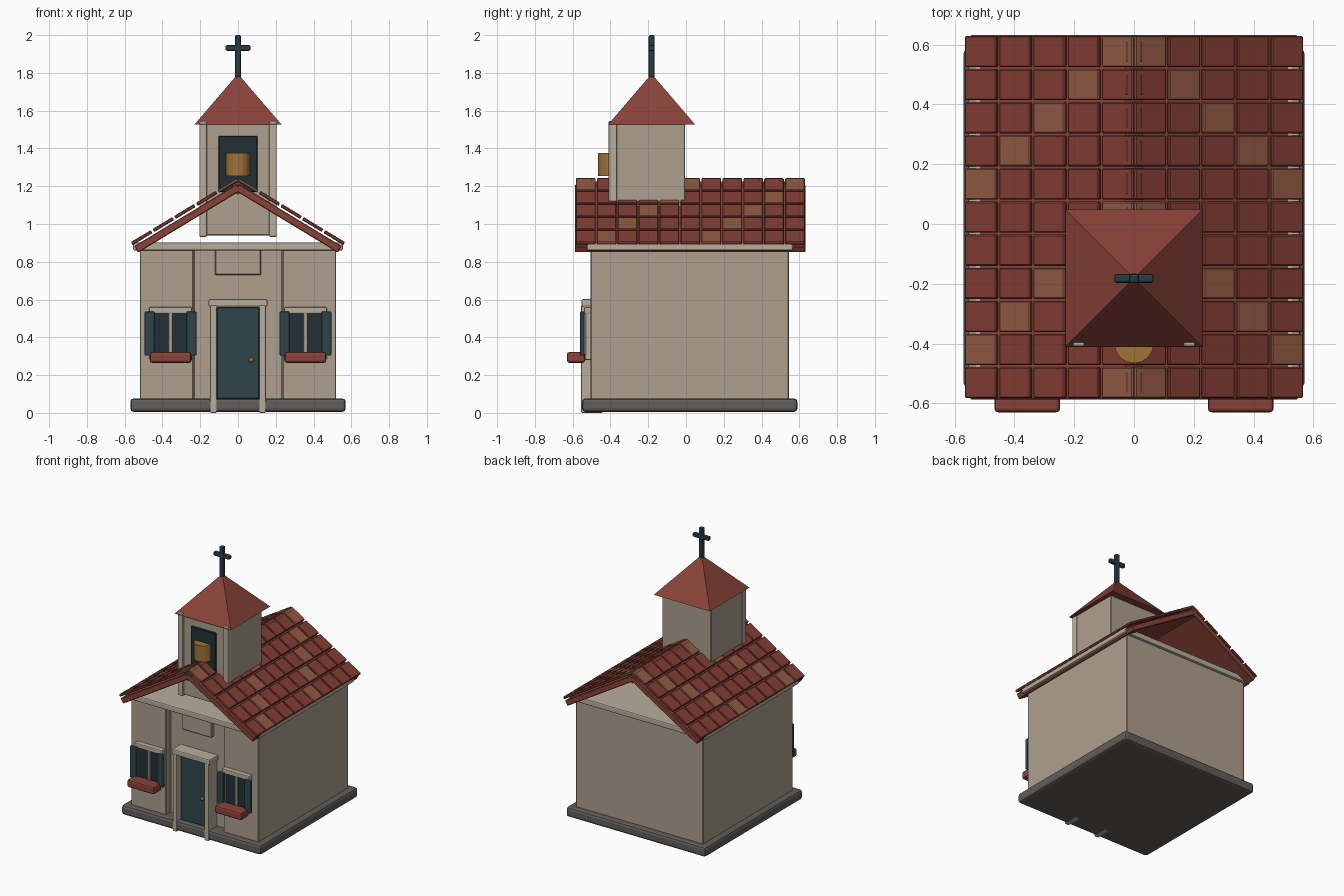
import bpy, bmesh, math
from mathutils import Vector

if "Cube" in bpy.data.objects:
    bpy.data.objects.remove(bpy.data.objects["Cube"])


def mat(name, r, g, b):
    m = bpy.data.materials.new(name)
    m.diffuse_color = (r, g, b, 1)
    m.use_nodes = True
    m.node_tree.nodes["Principled BSDF"].inputs["Base Color"].default_value = m.diffuse_color
    return m


STONE = mat("stone", .12, .11, .10)
WALL = mat("plaster", .42, .35, .27)
TRIM = mat("trim", .48, .42, .33)
ROOF = mat("roof_red", .25, .055, .04)
TILE = mat("tile_red", .22, .047, .034)
TILE2 = mat("tile_brown", .28, .10, .055)
TEAL = mat("teal", .03, .06, .07)
GLASS = mat("dark_glass", .016, .03, .038)
GOLD = mat("gold", .35, .17, .04)
IRON = mat("iron", .02, .045, .055)


def finish(name, bm, m, bevel=0, segs=2):
    bmesh.ops.recalc_face_normals(bm, faces=bm.faces)
    me = bpy.data.meshes.new(name)
    bm.to_mesh(me)
    bm.free()
    me.materials.append(m)
    ob = bpy.data.objects.new(name, me)
    bpy.context.collection.objects.link(ob)
    if bevel:
        mod = ob.modifiers.new("bevel", 'BEVEL')
        mod.width, mod.segments = bevel, segs
    return ob


def box(name, x, y, z, m, bevel=0, segs=2):
    """Box from (min, max) ranges on each axis."""
    bm = bmesh.new()
    bmesh.ops.create_cube(bm, size=1)
    for v in bm.verts:
        v.co = Vector([(r[0] + r[1]) / 2 + c * (r[1] - r[0]) for r, c in zip((x, y, z), v.co)])
    return finish(name, bm, m, bevel, segs)


def cone(name, loc, r1, r2, depth, sides, m, turn=0):
    bm = bmesh.new()
    bmesh.ops.create_cone(bm, cap_ends=True, segments=sides, radius1=r1, radius2=r2, depth=depth)
    ob = finish(name, bm, m)
    ob.location, ob.rotation_euler = loc, (0, 0, turn)
    return ob


def slab(name, loc, size, tilt, m, bevel):
    """Box centred on its own origin, tilted around y."""
    ob = box(name, *[(-s / 2, s / 2) for s in size], m, bevel, 1)
    ob.location, ob.rotation_euler = loc, (0, tilt, 0)
    return ob


# Plinth
box("plinth", (-.57, .57), (-.55, .59), (.005, .077), STONE, .018)

# Walls: plan outline with a recessed entrance bay
plan = [(-.52, -.505), (-.235, -.505), (-.235, -.455), (.235, -.455),
        (.235, -.505), (.52, -.505), (.52, .545), (-.52, .545)]
bm = bmesh.new()
face = bm.faces.new([bm.verts.new((x, y, .06)) for x, y in plan])
up = bmesh.ops.extrude_face_region(bm, geom=[face])["geom"]
bmesh.ops.translate(bm, vec=(0, 0, .81), verts=[v for v in up if isinstance(v, bmesh.types.BMVert)])
finish("walls", bm, WALL, .005, 1)
box("cornice", (-.555, .555), (-.525, .565), (.86, .903), TRIM, .008)
box("plaque", (-.122, .122), (-.485, -.44), (.73, .865), WALL, .005, 1)

# Door
box("door", (-.113, .113), (-.51, -.44), (.075, .56), TEAL, .004, 1)
box("door_lintel", (-.155, .155), (-.553, -.44), (.562, .602), TRIM, .008)
for s in (-1, 1):
    box("door_post", sorted((s * .113, s * .147)), (-.555, -.44), (.0, .57), TRIM, .006)
bm = bmesh.new()
bmesh.ops.create_uvsphere(bm, u_segments=12, v_segments=8, radius=.013)
finish("door_knob", bm, GOLD).location = (.07, -.518, .28)

# Windows, shutters and flower boxes on both sides
for s in (-1, 1):
    c = s * .357
    box("window_glass", (c - .1, c + .1), (-.522, -.49), (.29, .53), GLASS)
    box("window_lintel", (c - .113, c + .113), (-.54, -.49), (.525, .56), TRIM, .006)
    box("window_sill", (c - .113, c + .113), (-.535, -.49), (.28, .305), TRIM, .006)
    for dx in (-.1, 0, .1):
        box("window_bar", (c + dx - .01, c + dx + .01), (-.532, -.49), (.29, .54), TRIM, .003, 1)
    for dx in (-.111, .111):
        box("shutter", (c + dx - .026, c + dx + .026), (-.56, -.538), (.303, .537), TEAL, .006)
    box("flower_box", (c - .11, c + .11), (-.63, -.535), (.265, .322), ROOF, .012)

# Roof slabs and tiles (open gable ends)
TILT = math.atan(.605)
for s in (-1, 1):
    slab("roof_slab", (s * .267, .022, 1.03), (.635, 1.22, .04), s * TILT, ROOF, .004)
    for col in range(5):
        x = .052 + .1145 * col
        for row in range(11):
            slab("roof_tile", (s * x, -.531 + .1108 * row, 1.205 - .605 * (x - .052)),
                 (.122, .104, .018), s * TILT, TILE2 if (row + col) % 5 == 0 else TILE, .004)

# Ridge beam
bm = bmesh.new()
bmesh.ops.create_cone(bm, cap_ends=True, segments=6, radius1=.034, radius2=.034, depth=1.21)
ridge = finish("ridge_beam", bm, ROOF)
ridge.location, ridge.rotation_euler = (0, .022, 1.19), (math.pi / 2, 0, 0)
for row in range(11):
    y = -.531 + .1108 * row
    box("ridge_cap", (-.03, .03), (y - .038, y + .038), (1.2, 1.234), TILE2 if row % 5 == 0 else TILE, .006, 1)

# Bell tower
box("tower", (-.2, .2), (-.395, -.005), (.94, 1.535), WALL, .004, 1)
for s in (-1, 1):
    box("tower_post", sorted((s * .165, s * .205)), (-.41, -.365), (.932, 1.545), TRIM, .006)
box("bell_opening", (-.102, .102), (-.408, -.37), (1.17, 1.467), GLASS, .004, 1)
cone("bell", (0, -.4, 1.315), .066, .066, .12, 16, GOLD)
cone("tower_roof", (0, -.182, 1.661), .23 * math.sqrt(2), 0, .268, 4, ROOF, math.pi / 4)

# Cross
box("cross_upright", (-.016, .016), (-.198, -.166), (1.775, 2.0), IRON, .008)
box("cross_arm", (-.066, .066), (-.197, -.167), (1.917, 1.947), IRON, .008)
